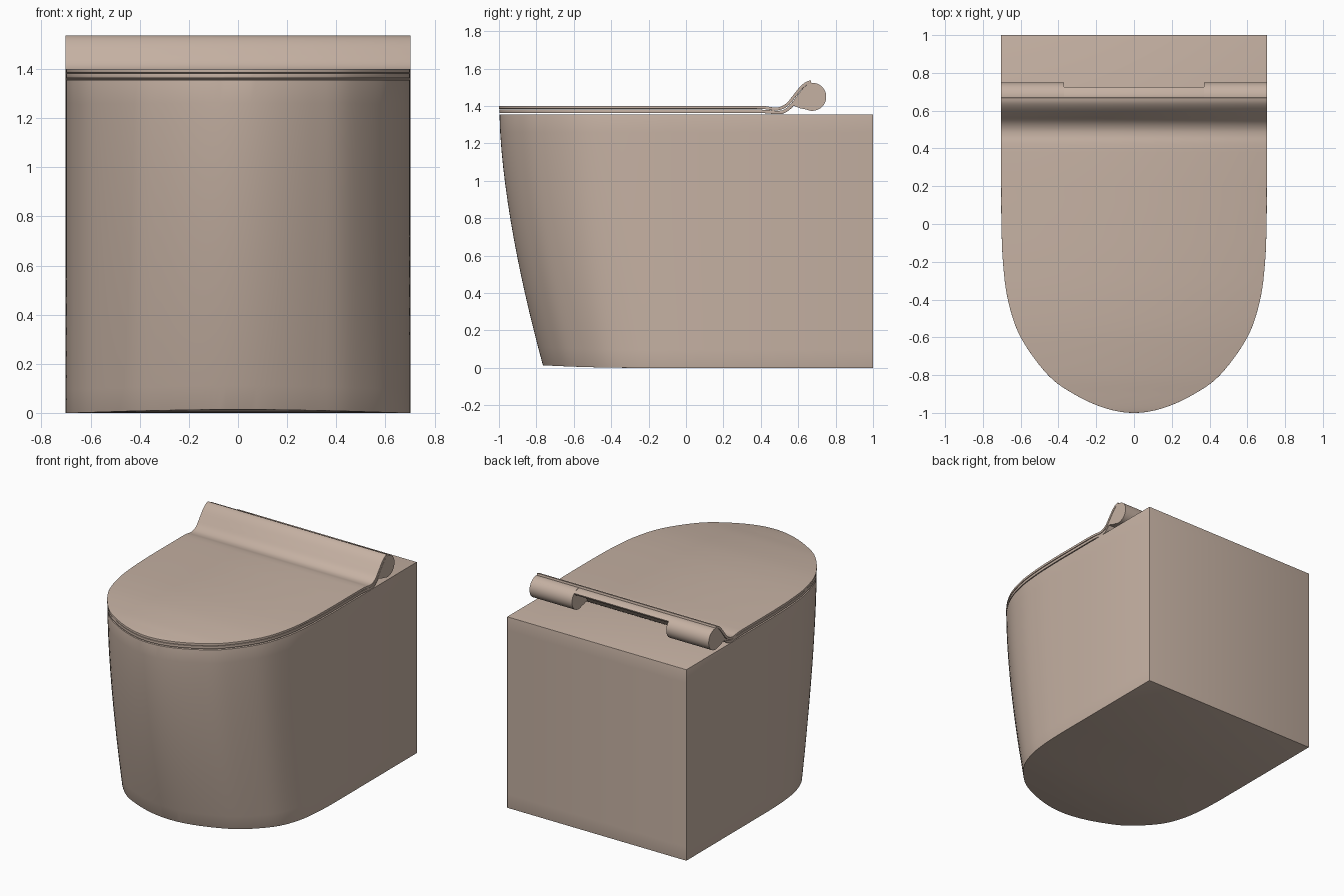
import bpy, bmesh, math
from mathutils import Vector

if "Cube" in bpy.data.objects:
    bpy.data.objects.remove(bpy.data.objects["Cube"])

# Single ceramic colour
ceramic = bpy.data.materials.new("warm_beige_ceramic")
ceramic.use_nodes = True
COLOR = (0.56, 0.44, 0.365, 1)
ceramic.diffuse_color = COLOR
ceramic.node_tree.nodes["Principled BSDF"].inputs["Base Color"].default_value = COLOR


def loft(name, rings, bevel=0.0, segments=2):
    """Skin closed rings of points in order, capping both ends."""
    bm = bmesh.new()
    rows = [[bm.verts.new(p) for p in ring] for ring in rings]
    n = len(rows[0])
    for a, b in zip(rows, rows[1:]):
        for i in range(n):
            j = (i + 1) % n
            bm.faces.new((a[i], a[j], b[j], b[i]))
    bm.faces.new(rows[0][::-1])
    bm.faces.new(rows[-1])
    bmesh.ops.remove_doubles(bm, verts=bm.verts[:], dist=1e-5)
    bmesh.ops.recalc_face_normals(bm, faces=bm.faces[:])
    mesh = bpy.data.meshes.new(name)
    bm.to_mesh(mesh)
    bm.free()
    mesh.materials.append(ceramic)
    obj = bpy.data.objects.new(name, mesh)
    bpy.context.collection.objects.link(obj)
    bpy.ops.object.select_all(action='DESELECT')
    obj.select_set(True)
    bpy.context.view_layer.objects.active = obj
    if bevel:
        mod = obj.modifiers.new("soft_edges", 'BEVEL')
        mod.width, mod.segments = bevel, segments
        mod.limit_method, mod.angle_limit = 'ANGLE', math.radians(50)
        bpy.ops.object.modifier_apply(modifier=mod.name)
    bpy.ops.object.shade_smooth_by_angle(angle=math.radians(35))
    return obj


def spline(points, steps):
    """Catmull-Rom curve through the inner points."""
    pts = [Vector(p) for p in points]
    out = []
    for a, b, c, d in zip(pts, pts[1:], pts[2:], pts[3:]):
        for k in range(steps):
            t = k / steps
            out.append(0.5 * (2 * b + (c - a) * t + (2 * a - 5 * b + 4 * c - d) * t * t
                              + (3 * b - a - 3 * c + d) * t ** 3))
    return out + [pts[-2]]


# Half outline seen from above (half width, y), from the front tip backwards
HALF_WIDTH, STRAIGHT_Y = 0.703, 0.2
outline = spline([(-0.15, -0.976), (0, -1), (0.15, -0.976), (0.31, -0.905), (0.455, -0.8),
                  (0.6, -0.6), (0.668, -0.4), (0.694, -0.2), (0.702, 0),
                  (HALF_WIDTH, STRAIGHT_Y), (HALF_WIDTH, 0.4)], 6)

# Body: the outline's nose recedes towards the floor
TOP, LEVELS = 1.355, 14


def body_point(w, y, t):
    front = -0.765 - 0.232 * (1 - (1 - t) ** 1.6)
    if y < STRAIGHT_Y:
        y = STRAIGHT_Y + (y - STRAIGHT_Y) * (front - STRAIGHT_Y) / (-1 - STRAIGHT_Y)
    lift = 0.014 * (max(0, -y - 0.25) / 0.52) ** 2 * (1 - t)   # raised toe
    return (w, y, TOP * t + lift)


rings = []
for w, y in [tuple(p) for p in outline] + [(HALF_WIDTH, 1.0)]:
    side = [body_point(w, y, k / LEVELS) for k in range(LEVELS + 1)]
    rings.append(side + [(-p[0], p[1], p[2]) for p in reversed(side)])
loft("body", rings, bevel=0.012, segments=3)


# Lid and seat: flat plates whose rear end sweeps up over the hinge
def plate(name, z, thickness, rear, scale, bevel):
    top = [(w * scale, y * scale, z) for w, y in outline]
    top += [(HALF_WIDTH * scale, y, zz) for y, zz in spline(rear, 4)]
    rings = []
    for i, (w, y, zz) in enumerate(top):
        a, b = top[max(i - 1, 0)], top[min(i + 1, len(top) - 1)]
        d = Vector((b[1] - a[1], b[2] - a[2])).normalized()
        yb, zb = y + d.y * thickness, zz - d.x * thickness
        rings.append([(w, y, zz), (-w, y, zz), (-w, yb, zb), (w, yb, zb)])
    return loft(name, rings, bevel)


plate("lid", 1.401, 0.016,
      [(0.3, 1.401), (0.38, 1.401), (0.43, 1.398), (0.47, 1.392), (0.505, 1.396),
       (0.54, 1.417), (0.575, 1.46), (0.61, 1.503), (0.64, 1.528), (0.667, 1.537),
       (0.69, 1.54)], 1.0, 0.003)
plate("seat", 1.381, 0.018,
      [(0.3, 1.381), (0.38, 1.381), (0.44, 1.378), (0.485, 1.374), (0.52, 1.379),
       (0.555, 1.405), (0.59, 1.449), (0.62, 1.488), (0.65, 1.515), (0.68, 1.523),
       (0.725, 1.505), (0.75, 1.47)], 0.998, 0.003)

# Hinge barrels: teardrop section that blends into the seat's upturned rear
CY, CZ, R = 0.675, 1.449, 0.075
teardrop = [(0.535, 1.376), (0.567, 1.401), (0.585, 1.398), (0.61, 1.388)]
for k in range(25):
    a = math.radians(-115 + k * 220 / 24)
    teardrop.append((CY + R * math.cos(a), CZ + R * math.sin(a)))
teardrop += [(0.62, 1.484), (0.59, 1.445), (0.555, 1.4)]
for name, s in (("left_hinge_barrel", 1), ("right_hinge_barrel", -1)):
    loft(name, [[(s * x, y, z) for y, z in teardrop] for x in (0.37, HALF_WIDTH)])
